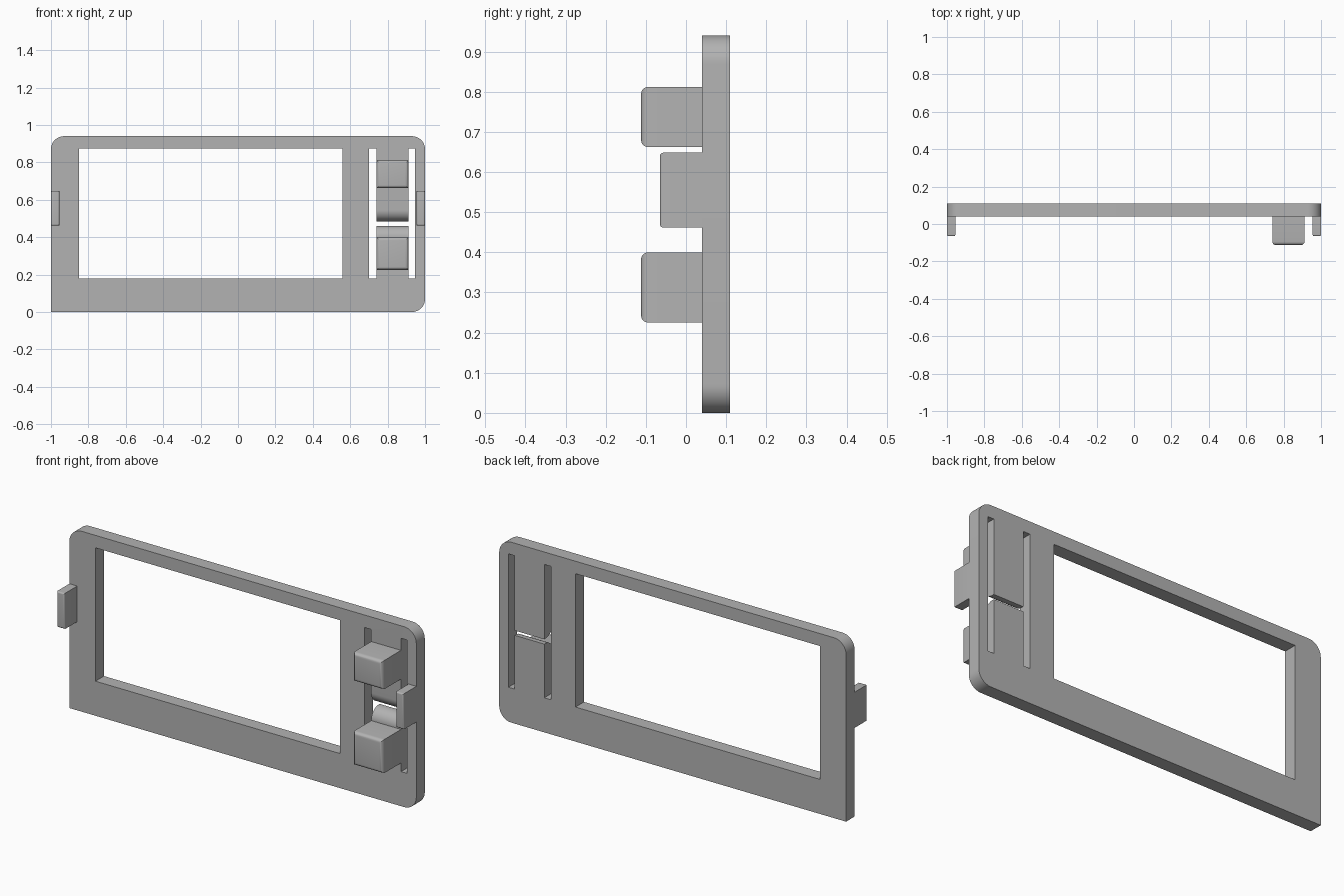
import bpy, bmesh
from math import sin, cos, pi, radians
from mathutils import Vector

cube = bpy.data.objects.get("Cube")
if cube:
    bpy.data.objects.remove(cube, do_unlink=True)

FRONT, BACK, HEIGHT = 0.04, 0.11, 0.94

grey = bpy.data.materials.new("plain grey")
grey.use_nodes = True
colour = (0.45, 0.45, 0.45, 1)
grey.diffuse_color = colour
grey.node_tree.nodes["Principled BSDF"].inputs["Base Color"].default_value = colour


def prism(name, points, offset):
    """Extrude a closed 3D outline along an offset."""
    bm = bmesh.new()
    face = bm.faces.new([bm.verts.new(p) for p in points])
    extruded = bmesh.ops.extrude_face_region(bm, geom=[face])["geom"]
    bmesh.ops.translate(bm, vec=Vector(offset),
                        verts=[v for v in extruded if isinstance(v, bmesh.types.BMVert)])
    bmesh.ops.recalc_face_normals(bm, faces=bm.faces)
    mesh = bpy.data.meshes.new(name)
    bm.to_mesh(mesh)
    bm.free()
    obj = bpy.data.objects.new(name, mesh)
    bpy.context.collection.objects.link(obj)
    mesh.materials.append(grey)
    return obj


def box(name, x0, x1, y0, y1, z0, z1):
    return prism(name, [(x0, y0, z0), (x1, y0, z0), (x1, y0, z1), (x0, y0, z1)], (0, y1 - y0, 0))


def arc(cx, cy, r, start, end, steps=12):
    angles = [radians(start + (end - start) * i / steps) for i in range(steps + 1)]
    return [(cx + r * cos(a), cy + r * sin(a)) for a in angles]


def activate(obj):
    bpy.ops.object.select_all(action="DESELECT")
    obj.select_set(True)
    bpy.context.view_layer.objects.active = obj


def smooth(obj):
    activate(obj)
    bpy.ops.object.shade_smooth_by_angle(angle=radians(30))


def round_front(obj, radius, front):
    """Round the edges that border the front face."""
    bm = bmesh.new()
    bm.from_mesh(obj.data)
    edges = [e for e in bm.edges if all(abs(v.co.y - front) < 1e-4 for v in e.verts)]
    bmesh.ops.bevel(bm, geom=edges, offset=radius, segments=5, profile=0.5, affect="EDGES")
    bm.to_mesh(obj.data)
    bm.free()
    smooth(obj)


# Face plate: three rounded corners and one square corner
R = 0.07
outline = [(-1, 0)]
outline += arc(1 - R, R, R, -90, 0)
outline += arc(1 - R, HEIGHT - R, R, 0, 90)
outline += arc(-1 + R, HEIGHT - R, R, 90, 180)
plate = prism("face_plate", [(x, FRONT, z) for x, z in outline], (0, BACK - FRONT, 0))

# Display window, side slots, and the flared gap between the two spring tongues
LOW, HIGH = 0.18, 0.875
F = 0.06
gap = [(0.2, 0.46)] + arc(FRONT + F, 0.46 - F, F, 90, 180) + [(0, 0.46 - F), (0, 0.485 + F)]
gap += arc(FRONT + F, 0.485 + F, F, 180, 270) + [(0.2, 0.485)]
cutters = [
    box("window_cutter", -0.85, 0.56, 0, 0.2, LOW, HIGH),
    box("inner_slot_cutter", 0.70, 0.74, 0, 0.2, LOW, HIGH),
    box("outer_slot_cutter", 0.912, 0.947, 0, 0.2, LOW, HIGH),
    prism("tongue_gap_cutter", [(0.72, y, z) for y, z in gap], (0.21, 0, 0)),
]
activate(plate)
for cutter in cutters:
    cut = plate.modifiers.new(cutter.name, "BOOLEAN")
    cut.operation, cut.solver, cut.object = "DIFFERENCE", "EXACT", cutter
    bpy.ops.object.modifier_apply(modifier=cut.name)
    bpy.data.objects.remove(cutter, do_unlink=True)
smooth(plate)

# Push buttons on the tongues
for name, z0, z1 in (("upper_button", 0.662, 0.812), ("lower_button", 0.225, 0.4)):
    round_front(box(name, 0.74, 0.912, -0.112, FRONT + 0.01, z0, z1), 0.018, -0.112)

# Side clips
for name, x0 in (("right_clip", -1), ("left_clip", 0.955)):
    round_front(box(name, x0, x0 + 0.045, -0.065, FRONT + 0.01, 0.462, 0.648), 0.008, -0.065)
